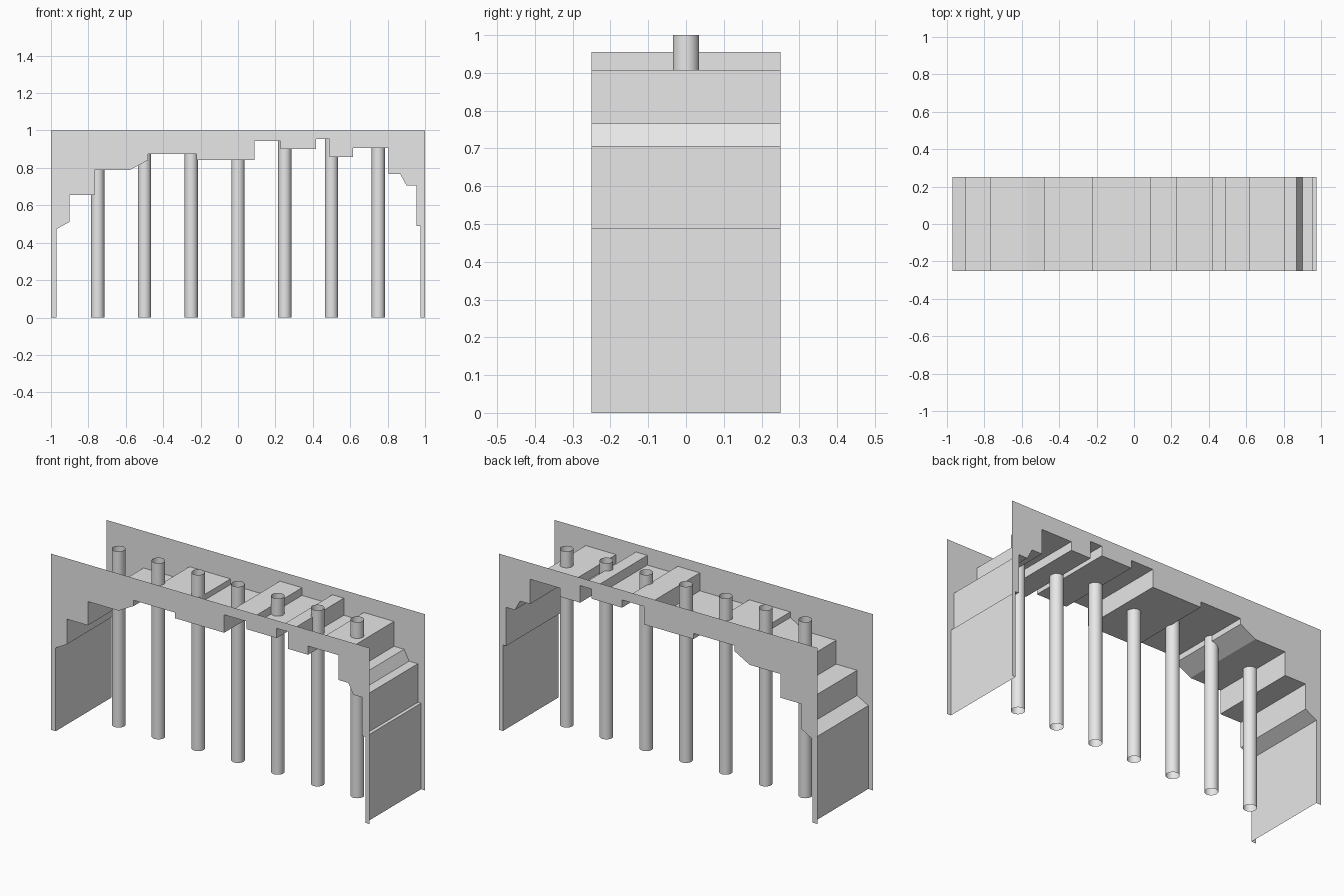
import bpy, bmesh, math

if "Cube" in bpy.data.objects:
    bpy.data.objects.remove(bpy.data.objects["Cube"])

HALF_DEPTH = 0.25
TOP = 1.0
TUBE_RADIUS = 0.035

grey = bpy.data.materials.new("light grey")
grey.diffuse_color = (0.8, 0.8, 0.8, 1)
grey.use_nodes = True
grey.node_tree.nodes["Principled BSDF"].inputs["Base Color"].default_value = grey.diffuse_color

# Stepped arch outline (x, z), left foot to right foot
ARCH = [
    (-0.97, 0), (-0.97, 0.473), (-0.90, 0.512), (-0.90, 0.655),
    (-0.768, 0.655), (-0.768, 0.79), (-0.575, 0.79), (-0.48, 0.842),
    (-0.48, 0.874), (-0.222, 0.874), (-0.222, 0.842), (0.088, 0.842),
    (0.088, 0.944), (0.227, 0.944), (0.227, 0.90), (0.418, 0.90),
    (0.418, 0.955), (0.49, 0.955), (0.49, 0.858), (0.615, 0.858),
    (0.615, 0.907), (0.805, 0.907), (0.805, 0.766), (0.868, 0.766),
    (0.90, 0.707), (0.955, 0.707), (0.955, 0.488), (0.975, 0.488),
    (0.975, 0),
]


def finish(name, bm):
    mesh = bpy.data.meshes.new(name)
    bm.to_mesh(mesh)
    bm.free()
    mesh.materials.append(grey)
    obj = bpy.data.objects.new(name, mesh)
    bpy.context.collection.objects.link(obj)
    return obj


# Folded ceiling sheet running from front to back
bm = bmesh.new()
front = [bm.verts.new((x, -HALF_DEPTH, z)) for x, z in ARCH]
back = [bm.verts.new((x, HALF_DEPTH, z)) for x, z in ARCH]
for i in range(len(ARCH) - 1):
    bm.faces.new((front[i], front[i + 1], back[i + 1], back[i]))
finish("stepped_ceiling", bm)

# Flat wall plates with the arch cut out of them
for name, y in (("front_wall", -HALF_DEPTH), ("back_wall", HALF_DEPTH)):
    bm = bmesh.new()
    outline = [(-1, 0)] + ARCH + [(1, 0), (1, TOP), (-1, TOP)]
    face = bm.faces.new([bm.verts.new((x, y, z)) for x, z in outline])
    face.normal_update()
    if face.normal.y * y < 0:
        face.normal_flip()
    bmesh.ops.triangulate(bm, faces=[face])
    finish(name, bm)

# Row of open tubes through the ceiling
for i in range(7):
    bm = bmesh.new()
    bmesh.ops.create_cone(bm, cap_ends=False, segments=32, radius1=TUBE_RADIUS,
                          radius2=TUBE_RADIUS, depth=TOP)
    for f in bm.faces:
        f.smooth = True
    tube = finish(f"tube_{i + 1}", bm)
    tube.location = (-0.75 + 0.25 * i, 0, TOP / 2)
